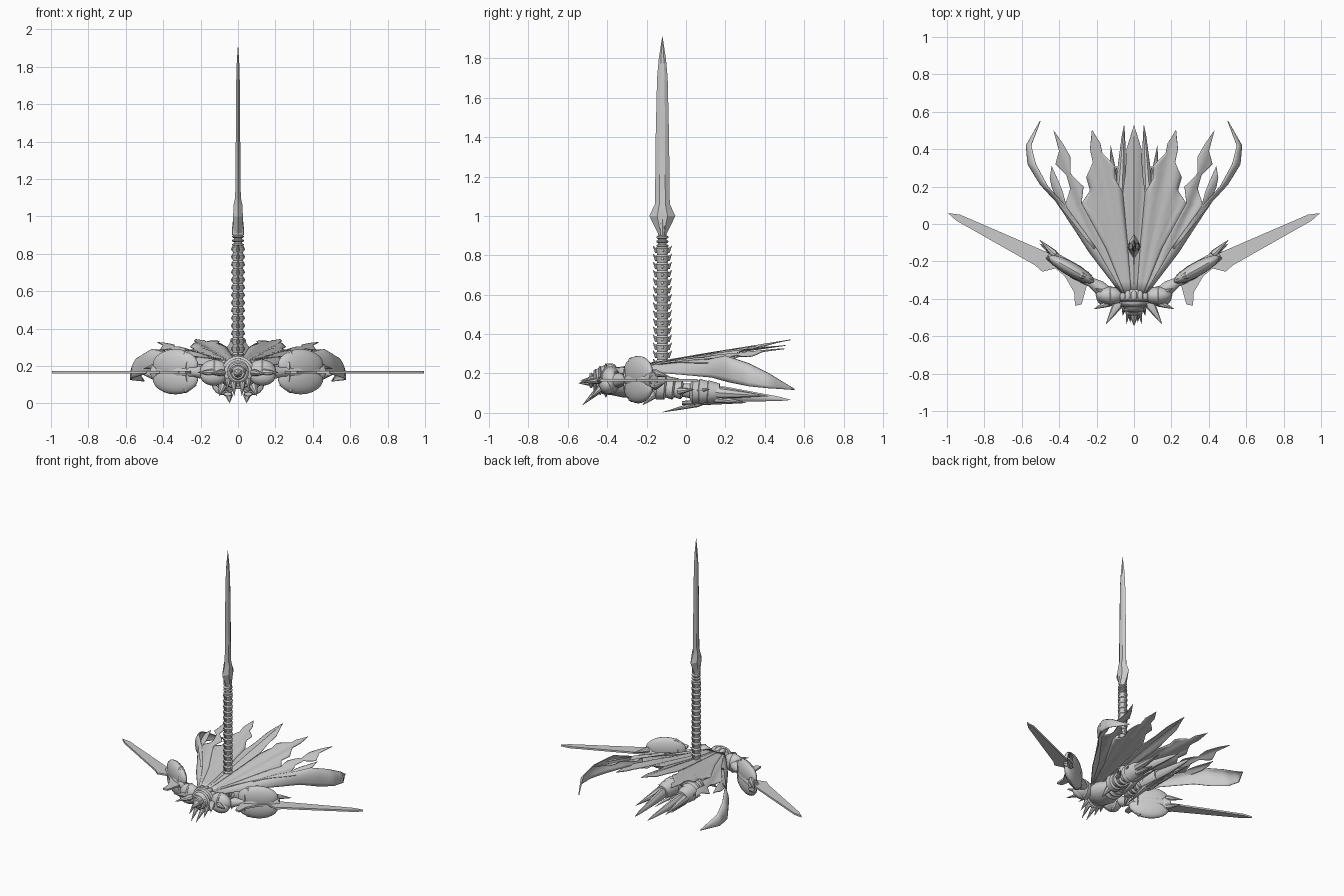
import bpy, bmesh, math
from mathutils import Vector as V

if "Cube" in bpy.data.objects:
    bpy.data.objects.remove(bpy.data.objects["Cube"])

def finish(name, verts, faces, angle=35, solid=0):
    me = bpy.data.meshes.new(name)
    bm = bmesh.new()
    vs = [bm.verts.new(v) for v in verts]
    for f in faces:
        bm.faces.new([vs[i] for i in f])
    bmesh.ops.remove_doubles(bm, verts=bm.verts, dist=1e-5)
    bmesh.ops.recalc_face_normals(bm, faces=bm.faces)
    bm.to_mesh(me)
    bm.free()
    ob = bpy.data.objects.new(name, me)
    bpy.context.collection.objects.link(ob)
    if solid:
        m = ob.modifiers.new("thick", 'SOLIDIFY')
        m.thickness = solid
        m.offset = 0
    bpy.ops.object.select_all(action='DESELECT')
    ob.select_set(True)
    bpy.context.view_layer.objects.active = ob
    bpy.ops.object.shade_smooth_by_angle(angle=math.radians(angle))
    return ob

def rings_mesh(name, rings, angle=35):
    n = len(rings[0])
    verts = [p for r in rings for p in r]
    faces = [(i*n+j, i*n+(j+1) % n, (i+1)*n+(j+1) % n, (i+1)*n+j)
             for i in range(len(rings)-1) for j in range(n)]
    faces += [tuple(range(n)), tuple(range((len(rings)-1)*n, len(rings)*n))]
    return finish(name, verts, faces, angle)

def lathe(name, a, b, prof, n=14, w=1, h=1):
    """Turned shape from a to b; prof = (fraction, radius); w/h squash sideways/up."""
    a, b = V(a), V(b)
    d = b-a
    s = d.cross(V((0, 0, 1)))
    if s.length < 1e-4:
        s = V((1, 0, 0))
    s.normalize()
    u = s.cross(d).normalized()
    rings = []
    for t, r in prof:
        r = max(r, .0008)
        rings.append([a+d*t+s*(math.cos(k*2*math.pi/n)*r*w)+u*(math.sin(k*2*math.pi/n)*r*h)
                      for k in range(n)])
    return rings_mesh(name, rings)

def egg(name, a, b, r, w=1, h=1):
    prof = [((1-math.cos(math.pi*k/12))/2, r*math.sin(math.pi*k/12)) for k in range(13)]
    return lathe(name, a, b, prof, 20, w, h)

def spike(name, a, b, r, w=1, h=1):
    return lathe(name, a, b, [(0, r*.8), (.12, r), (.5, r*.62), (1, 0)], 8, w, h)

def plate(name, pts, z, t):
    """Flat bevelled plate from a top-view outline."""
    n = len(pts)
    c = V((sum(p[0] for p in pts)/n, sum(p[1] for p in pts)/n))
    rings = [[(p[0], p[1], z-t*.4) for p in pts], [(p[0], p[1], z+t*.4) for p in pts]]
    return rings_mesh(name, rings, 20)

# --- upright sword: blade
hexa = [(0, 1), (1, .4), (1, -.4), (0, -1), (-1, -.4), (-1, .4)]
levels = [(.885, .018, .024), (.91, .022, .024), (1.0, .066, .026), (1.06, .038, .024), (1.1, .037, .015),
          (1.4, .034, .012), (1.7, .027, .010), (1.8, .018, .008), (1.912, .0008, .0008)]
rings_mesh("sword_blade", [[(x*hx, -.12+y*hy, z) for x, y in hexa] for z, hy, hx in levels], 20)
spike("blade_collar_rib_a", (.02, -.12, .9), (.012, -.12, 1.1), .014)
spike("blade_collar_rib_b", (-.02, -.12, .9), (-.012, -.12, 1.1), .014)

# --- sword grip: stacked vertebrae with thorns and studs
lathe("grip_core", (0, -.12, .2), (0, -.12, .9), [(0, .026), (1, .022)])
for i in range(15):
    z = .23+i*.041
    lathe("grip_vertebra", (0, -.12, z), (0, -.12, z+.041), [(0, .027), (.75, .034), (1, .026)], 12)
    for s in (-1, 1):
        spike("grip_thorn", (0, -.12+s*.026, z+.012), (0, -.12+s*.048, z+.045), .011)
        egg("grip_stud", (s*.026, -.12, z+.02), (s*.037, -.12, z+.02), .008)
for z in (.84, .862, .884):
    lathe("grip_ring", (0, -.12, z), (0, -.12, z+.016), [(0, .024), (.3, .031), (.7, .031), (1, .024)])

# --- cape: ribbons running from neck to ragged tips
def height(x, y):
    base = .255+.16*(y+.15) if y > -.15 else .255+.13*(y+.15)
    fold = .007*math.cos(x/(.12+max(0, y+.35)*.55)*26)
    return base-.22*x*x+fold*min(1, max(0, y+.4)*2)

def dense(pts, k=4):
    out = []
    for p, q in zip(pts, pts[1:]):
        out += [V(p).lerp(V(q), j/k) for j in range(k)]
    return out+[V(pts[-1])]

def ribbon(name, L, R, drape=True, bulge=0, m=8):
    L, R = dense(L), dense(R)
    verts = []
    for i, (l, r) in enumerate(zip(L, R)):
        for j in range(m+1):
            p = l.lerp(r, j/m)
            if drape:
                p = V((p.x, p.y, height(abs(p.x), p.y)))
            else:
                k = 4*(j/m)*(1-j/m)*bulge*math.sin(math.pi*min(.97, i/len(L)))
                p = p+V((math.copysign(k, p.x), 0, k))
            verts.append(p)
    w = m+1
    faces = [(i*w+j, i*w+j+1, (i+1)*w+j+1, (i+1)*w+j) for i in range(len(L)-1) for j in range(m)]
    return finish(name, verts, faces, 60, .004)

strips = [
    ("cape_middle", [(0, -.37), (0, -.1), (0, .17), (0, .28), (0, .4), (0, .53)],
     [(.015, -.37), (.035, -.1), (.06, .17), (.045, .28), (.04, .4), (0, .53)]),
    ("cape_inner_strip", [(.015, -.37), (.035, -.1), (.06, .17), (.105, .25), (.10, .31), (.17, .38), (.18, .43), (.225, .505)],
     [(.05, -.37), (.15, -.13), (.28, .11), (.235, .18), (.255, .25), (.22, .33), (.235, .4), (.225, .505)]),
    ("cape_outer_strip", [(.05, -.37), (.15, -.13), (.28, .11), (.27, .2), (.34, .27), (.34, .36), (.38, .43), (.43, .5)],
     [(.06, -.37), (.2, -.13), (.37, .1), (.34, .19), (.36, .26), (.42, .32), (.4, .39), (.43, .5)]),
    ("cape_barb", [(.2, -.13), (.36, .09), (.38, .17), (.40, .22), (.44, .31)],
     [(.22, -.13), (.40, .1), (.44, .2), (.45, .25), (.44, .31)])]
for s in (-1, 1):
    for name, L, R in strips:
        ribbon(name, [(s*x, y, 0) for x, y in L], [(s*x, y, 0) for x, y in R])
    up = [(.06, -.37), (.2, -.13), (.37, .1)]
    up = [(x, y, height(x, y)) for x, y in up]+[(.46, .2, .29), (.525, .32, .25), (.55, .42, .2), (.50, .55, .12)]
    lo = [(.08, -.36, .20), (.24, -.15, .205), (.42, .13, .18), (.5, .22, .155), (.565, .32, .135), (.575, .42, .125), (.50, .55, .117)]
    ribbon("cape_side_wing", [(s*x, y, z) for x, y, z in up], [(s*x, y, z) for x, y, z in lo], False, .018)

# --- torso, waist and hips
lathe("torso", (0, -.43, .165), (0, -.02, .125),
      [(0, .05), (.1, .085), (.3, .095), (.5, .07), (.65, .05), (.8, .068), (.95, .06), (1, .03)], 20, 1.1, .8)
for i in range(4):
    y = -.26+i*.04
    lathe("belly_band", (0, y, .14), (0, y+.035, .138), [(0, .06), (.5, .075), (1, .06)], 18, 1, .85)

# --- head with collar rings, crest knobs and beak
egg("head", (0, -.31, .17), (0, -.48, .165), .08, .9, .95)
for y, r in ((-.40, .088), (-.43, .075), (-.455, .058), (-.475, .04)):
    lathe("face_ring", (0, y, .165), (0, y-.014, .165), [(0, r*.9), (.5, r), (1, r*.85)], 24)
spike("beak", (0, -.46, .165), (0, -.545, .15), .03)
for k in range(7):
    a = math.pi*(k+.5)/7
    p = V((math.cos(a)*.075, -.385, .165+math.sin(a)*.07))
    egg("crest_knob", p+V((0, .03, 0)), p-V((0, .03, 0)), .017)

for s in (-1, 1):
    P = lambda x, y, z: (s*x, y, z)
    # mandibles and collar spikes
    spike("mandible", P(.025, -.44, .12), P(.02, -.525, .04), .018)
    spike("jaw_spike", P(.05, -.43, .13), P(.06, -.49, .07), .016)
    spike("face_spike", P(.03, -.45, .18), P(.04, -.535, .165), .014)
    spike("collar_spike", P(.08, -.42, .165), P(.15, -.535, .155), .027, 1, .7)
    spike("shoulder_spike", P(.13, -.42, .165), P(.215, -.455, .165), .02)
    spike("shoulder_thorn", P(.15, -.37, .19), P(.21, -.345, .21), .018)
    # shoulder armour
    egg("pauldron", P(.05, -.385, .17), P(.205, -.38, .165), .067, .72, 1)
    egg("pauldron_lower_plate", P(.06, -.395, .145), P(.2, -.4, .145), .05, .85, 1)
    lathe("pauldron_rim", P(.12, -.385, .167), P(.135, -.385, .167), [(0, .066), (.5, .072), (1, .066)], 20, .75, 1)
    # arm
    lathe("upper_arm", P(.13, -.375, .165), P(.27, -.285, .168), [(0, .03), (.4, .038), (.7, .026), (1, .034)])
    lathe("forearm", P(.24, -.3, .168), P(.46, -.165, .168), [(0, .03), (.3, .04), (.8, .034), (1, .022)])
    # paired shells above and below the forearm
    for nm, z, e in (("upper", .205, 1), ("lower", .133, -1)):
        egg("forearm_shell_"+nm, P(.215, -.31, z), P(.455, -.175, z), .085, .45, 1)
        lathe("shell_rim_"+nm, P(.25, -.29, z-e*.02), P(.27, -.28, z-e*.02), [(0, .05), (.5, .066), (1, .05)], 16, .55, 1)
        spike("shell_hook_"+nm, P(.29, -.27, z+e*.06), P(.22, -.3, z+e*.035), .022)
        spike("wrist_thorn_"+nm, P(.42, -.165, z), P(.505, -.085-.02*(e < 0), z-e*.02), .02)
    lathe("wrist_cuff", P(.41, -.19, .168), P(.455, -.165, .168), [(0, .04), (.4, .05), (1, .04)], 10, .7, 1)
    # arm blade with rear fin
    outline = [(.995, .058), (.93, .05), (.444, -.16), (.36, -.22), (.24, -.29), (.25, -.32), (.28, -.43), (.315, -.437),
               (.32, -.365), (.37, -.28), (.42, -.237), (.49, -.255), (.53, -.22), (.95, .018)]
    plate("arm_blade", [(s*x, y) for x, y in outline], .166, .016)
    # leg: thigh, ribbed knee, boot
    lathe("thigh", P(.06, -.17, .13), P(.075, .04, .11),
          [(0, .03), (.12, .062), (.3, .058), (.34, .046), (.5, .054), (.54, .04), (.7, .048), (.74, .034), (1, .04)], 14)
    lathe("boot_cuff", P(.075, .02, .11), P(.08, .17, .105),
          [(0, .04), (.1, .064), (.3, .058), (.32, .066), (.6, .056), (.62, .06), (1, .045)], 14)
    lathe("foot_claw_main", P(.075, .14, .1), P(.053, .53, .066),
          [(0, .036), (.15, .04), (.5, .026), (.85, .012), (1, 0)], 10, .75, 1)
    spike("foot_claw_outer", P(.1, .13, .105), P(.125, .42, .085), .03)
    spike("foot_claw_low", P(.09, .13, .075), P(.095, .31, .05), .022)
    for e in (0, 1):
        spike("knee_thorn", P(.11, -.04+e*.08, .11), P(.15, .04+e*.08, .12), .018)
    # hip tassets hanging under the body
    spike("hip_blade", P(.05, .08, .05), P(.045, -.12, .003), .022, 1, .7)
    spike("tasset", P(.055, -.02, .05), P(.05, .3, .05), .022, 1.2, .6)
    spike("hip_spike", P(.08, -.16, .1), P(.1, -.22, .04), .024)
